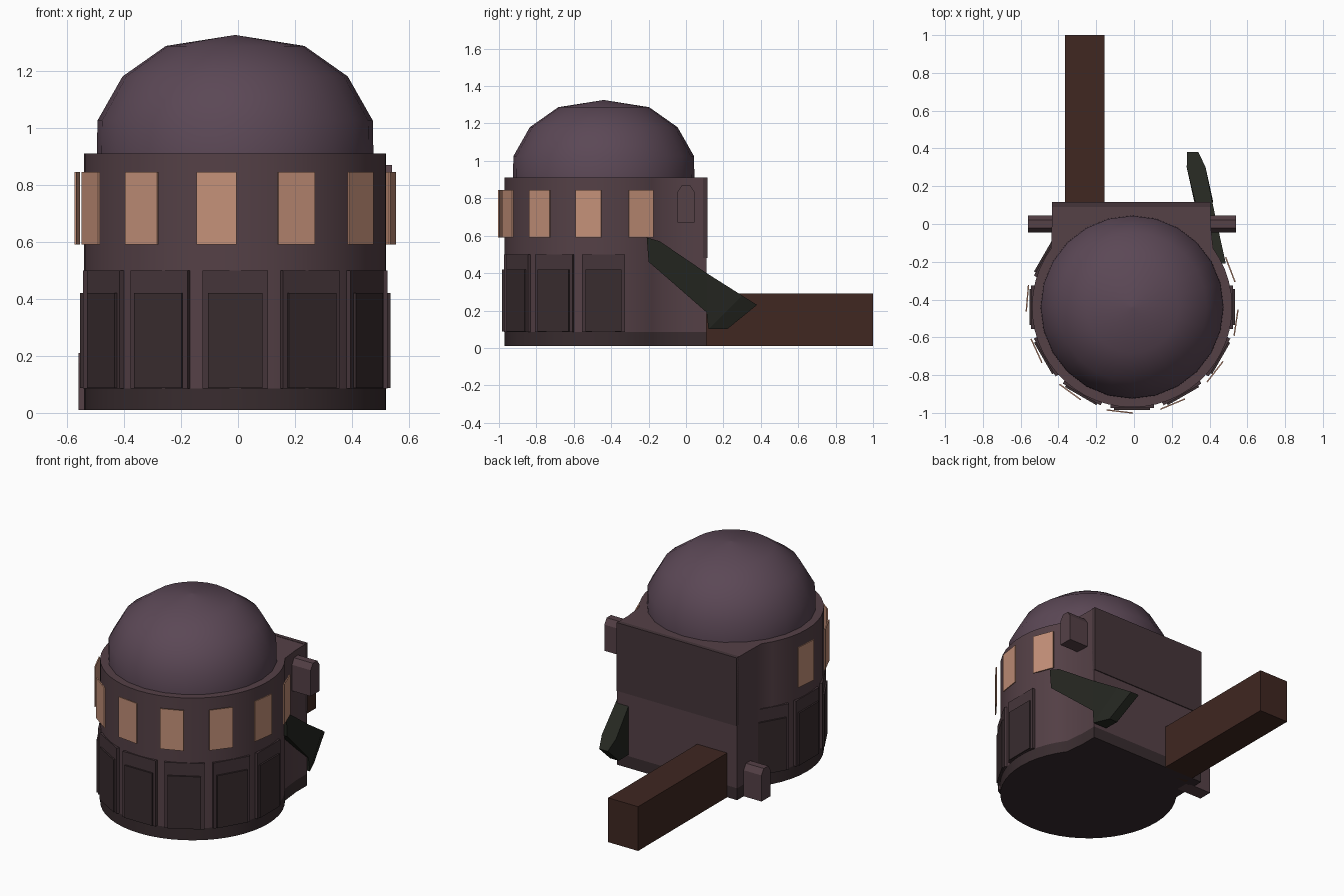
import bpy, bmesh, math
from mathutils import Matrix, Vector

if "Cube" in bpy.data.objects:
    bpy.data.objects.remove(bpy.data.objects["Cube"])

CX, CY, R = -0.01, -0.44, 0.53


def mat(name, rgb):
    m = bpy.data.materials.new(name)
    m.diffuse_color = (*rgb, 1)
    m.use_nodes = True
    m.node_tree.nodes["Principled BSDF"].inputs["Base Color"].default_value = m.diffuse_color
    return m


BODY = mat("plum_brown", (0.09, 0.052, 0.062))
DOME = mat("plum", (0.105, 0.064, 0.092))
DARK = mat("dark_panel", (0.04, 0.025, 0.028))
FRAME = mat("frame_brown", (0.06, 0.036, 0.042))
GLASS = mat("warm_window", (0.55, 0.28, 0.19))
WOOD = mat("dark_wood", (0.05, 0.02, 0.015))
BLACK = mat("black_green", (0.018, 0.02, 0.015))


def make(name, bm, material, smooth=False):
    bmesh.ops.recalc_face_normals(bm, faces=bm.faces[:])
    me = bpy.data.meshes.new(name)
    bm.to_mesh(me)
    bm.free()
    ob = bpy.data.objects.new(name, me)
    bpy.context.collection.objects.link(ob)
    me.materials.append(material)
    if smooth:
        bpy.ops.object.select_all(action='DESELECT')
        ob.select_set(True)
        bpy.context.view_layer.objects.active = ob
        bpy.ops.object.shade_smooth_by_angle(angle=math.radians(40))
    return ob


def box(name, lo, hi, material, matrix=None):
    bm = bmesh.new()
    lo, hi = Vector(lo), Vector(hi)
    m = Matrix.Translation((lo + hi) / 2) @ Matrix.Diagonal((*(hi - lo), 1))
    bmesh.ops.create_cube(bm, size=1, matrix=(matrix or Matrix()) @ m)
    return make(name, bm, material)


def loft(name, rings, material, smooth=False):
    """Skin equal-length closed rings and cap both ends."""
    bm = bmesh.new()
    vs = [[bm.verts.new(p) for p in ring] for ring in rings]
    n = len(rings[0])
    for a, b in zip(vs, vs[1:]):
        for i in range(n):
            j = (i + 1) % n
            bm.faces.new((a[i], a[j], b[j], b[i]))
    bm.faces.new(vs[0])
    bm.faces.new(vs[-1])
    return make(name, bm, material, smooth)


# Body outline: round front running into a square back
outline = []
for i in range(37):
    a = math.radians(-126 + 252 * i / 36)
    outline.append((CX + R * math.sin(a), CY - R * math.cos(a)))
outline += [(0.405, 0.0), (0.405, 0.11), (-0.435, 0.11), (-0.435, 0.0)]
loft("turret_body", [[(x, y, z) for x, y in outline] for z in (0.085, 0.91)], BODY, True)
loft("body_base", [[(x, y, z) for x, y in outline] for z in (0.01, 0.085)], DARK, True)

# Upper block on the back
box("back_block", (-0.435, 0.09, 0.48), (0.405, 0.116, 0.912), FRAME)

# Dome, turned from a profile
dome = [(0.485, 0.90), (0.483, 1.025), (0.395, 1.18), (0.243, 1.287), (0.003, 1.325)]
loft("dome", [[(CX + r * math.sin(math.tau * i / 24), CY - r * math.cos(math.tau * i / 24), z)
               for i in range(24)] for r, z in dome], DOME, True)


def around(deg):
    """Local -y points outward from the turret axis."""
    return Matrix.Translation((CX, CY, 0)) @ Matrix.Rotation(math.radians(deg), 4, 'Z')


# Windows ringing the upper wall
for k in range(-3, 5):
    box("window", (-0.07, -0.56, 0.59), (0.07, -0.553, 0.845), GLASS, around(-6.7 + 29.4 * k))

# Framed panels ringing the lower wall
for k in range(-4, 4):
    m = around(30 * k)
    box("panel_frame", (-0.115, -0.534, 0.085), (0.115, -0.50, 0.50), FRAME, m)
    box("panel", (-0.096, -0.544, 0.088), (0.096, -0.50, 0.42), DARK, m)


# Side lugs with chamfered tops
def lug(name, x0, x1, z):
    prof = [(-0.045, 0), (0.045, 0), (0.045, 0.165), (0.022, 0.2),
            (-0.022, 0.2), (-0.045, 0.165)]
    loft(name, [[(x, y, z + h) for y, h in prof] for x in (x0, x1)], BODY)


lug("right_lug", 0.36, 0.54, 0.67)
lug("left_lug", -0.56, -0.38, 0.01)

# Long beam trailing behind
box("rear_beam", (-0.365, 0.05, 0.01), (-0.155, 1.0, 0.29), WOOD)

# Bent lever on the right side: top and bottom (y, z) of each section, half thickness
sections = [((-0.21, 0.59), (-0.20, 0.46), 0.02), ((-0.14, 0.57), (-0.05, 0.33), 0.035),
            ((0.11, 0.40), (0.11, 0.19), 0.045), ((0.30, 0.28), (0.12, 0.10), 0.05),
            ((0.38, 0.23), (0.22, 0.10), 0.03)]
rings = []
for (ty, tz), (by, bz), h in sections:
    xt, xb = 0.395 - 0.22 * ty, 0.395 - 0.22 * by
    if ty < -0.1:
        xt, xb = xt + 0.045 - h, xb + 0.045 - h
    rings.append([(xt + h, ty, tz), (xb + h, by, bz), (xb - h, by, bz), (xt - h, ty, tz)])
loft("side_lever", rings, BLACK)
